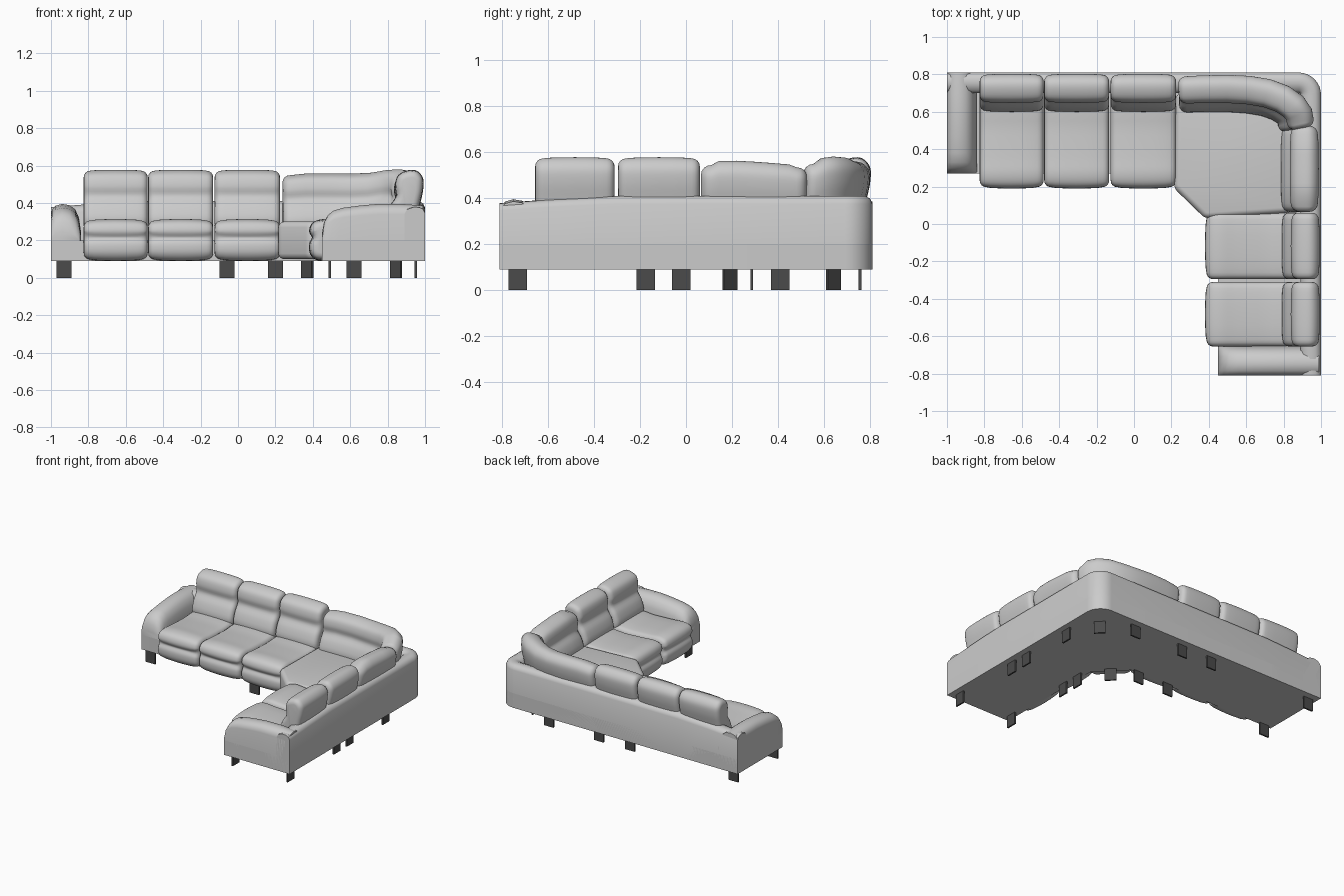
import bpy
import bmesh
from math import sin, cos, pi
from mathutils import Vector

cube = bpy.data.objects.get("Cube")
if cube:
    bpy.data.objects.remove(cube, do_unlink=True)

FLOOR = 0.09  # underside of the upholstery


def make_material(name, value):
    material = bpy.data.materials.new(name)
    material.use_nodes = True
    color = (value, value, value, 1)
    material.diffuse_color = color
    material.node_tree.nodes["Principled BSDF"].inputs["Base Color"].default_value = color
    return material


upholstery = make_material("light_grey_upholstery", 0.6)
leg_metal = make_material("dark_grey_metal", 0.07)


def finish(name, bm, material):
    """Turn a bmesh into a smooth-shaded object."""
    bmesh.ops.recalc_face_normals(bm, faces=bm.faces)
    mesh = bpy.data.meshes.new(name)
    bm.to_mesh(mesh)
    bm.free()
    mesh.materials.append(material)
    obj = bpy.data.objects.new(name, mesh)
    bpy.context.collection.objects.link(obj)
    bpy.ops.object.select_all(action="DESELECT")
    obj.select_set(True)
    bpy.context.view_layer.objects.active = obj
    bpy.ops.object.shade_smooth_by_angle(angle=0.8)
    return obj


def rounded(points, steps=4):
    """Closed smooth curve through the given profile points."""
    pts = [Vector(p) for p in points]
    count = len(pts)
    curve = []
    for i in range(count):
        a, b, c, d = (pts[(i + k - 1) % count] for k in range(4))
        for s in range(steps):
            t = s / steps
            curve.append(b + (c - a) * t / 2 + (a * 2 - b * 5 + c * 4 - d) * t ** 2 / 2
                         + (b * 3 - a - c * 3 + d) * t ** 3 / 2)
    return curve


def inset_profile(profile, distance):
    """Shrink a counter-clockwise profile along its normals."""
    result = []
    for i, p in enumerate(profile):
        tangent = (profile[(i + 1) % len(profile)] - profile[i - 1]).normalized()
        result.append(p + Vector((-tangent.y, tangent.x)) * distance)
    return result


def run(start, end, count=7):
    """Evenly spaced points on a straight line."""
    start, end = Vector(start), Vector(end)
    return [start.lerp(end, i / (count - 1)) for i in range(count)]


def sweep(name, profile, path, heights=None, radius=0.0, puff=0.0):
    """Sweep a (depth, height) profile along a ground path; depth goes to its right."""
    path = [Vector(p) for p in path]
    profile = [Vector(p) for p in profile]
    last = len(path) - 1
    heights = heights or [1] * len(path)
    rings = []
    for i, point in enumerate(path):
        tangent = (path[min(i + 1, last)] - path[max(i - 1, 0)]).normalized()
        if radius and i in (0, last):
            # rounded cushion end
            sign = 1 if i == 0 else -1
            end = []
            for k in range(5):
                a = k / 4 * pi / 2
                end.append((point + tangent * sign * radius * (1 - cos(a)),
                            tangent, radius * (1 - sin(a)), heights[i]))
            rings += end[::sign]
        else:
            rings.append((point, tangent, -puff * sin(pi * i / last), heights[i]))
    bm = bmesh.new()
    loops = []
    for point, tangent, shrink, height in rings:
        side = Vector((tangent.y, -tangent.x))
        loop = []
        for depth, z in inset_profile(profile, shrink):
            ground = point + side * depth
            loop.append(bm.verts.new((ground.x, ground.y, FLOOR + (z - FLOOR) * height)))
        loops.append(loop)
    for one, two in zip(loops, loops[1:]):
        for j in range(len(one)):
            k = (j + 1) % len(one)
            bm.faces.new((one[j], one[k], two[k], two[j]))
    bm.faces.new(loops[0])
    bm.faces.new(loops[-1])
    return finish(name, bm, upholstery)


def prism(name, outline, bottom, top, bevel=0.0):
    """Extrude a floor outline upwards, optionally softening every edge."""
    bm = bmesh.new()
    face = bm.faces.new([bm.verts.new((x, y, bottom)) for x, y in outline])
    extruded = bmesh.ops.extrude_face_region(bm, geom=[face])["geom"]
    for v in extruded:
        if isinstance(v, bmesh.types.BMVert):
            v.co.z = top
    bmesh.ops.recalc_face_normals(bm, faces=bm.faces)
    if bevel:
        bmesh.ops.bevel(bm, geom=bm.edges[:], offset=bevel, segments=5,
                        profile=0.5, affect="EDGES")
    return finish(name, bm, upholstery)


# Rounded outer corner shared by the base and the back wall
R = 0.12
corner = [(1 - R + R * sin(a), 0.81 - R + R * cos(a))
          for a in [k / 8 * pi / 2 for k in range(9)]]

# Base under the seats
prism("base", [(-1, 0.27), (-1, 0.81)] + corner
      + [(1, -0.81), (0.45, -0.81), (0.45, 0.07), (0.25, 0.27)], FLOOR, 0.2)

# Low wall running around the back, dropping towards both ends
wall_profile = [(0, FLOOR), (0.11, FLOOR), (0.11, 0.37), (0.095, 0.397), (0.06, 0.41),
                (0.03, 0.408), (0.01, 0.397), (0, 0.375)]
wall_path = [(-1, 0.81), (-0.75, 0.81), (-0.5, 0.81)] + corner + [(1, -0.3), (1, -0.55), (1, -0.81)]
drop = [0.9, 0.96, 1]
sweep("back_wall", wall_profile, wall_path, drop + [1] * len(corner) + drop[::-1])

# Arms, rounded over at the front
arm_profile = [(0, FLOOR), (0.16, FLOOR), (0.16, 0.25), (0.15, 0.32), (0.13, 0.365),
               (0.1, 0.388), (0.06, 0.395), (0.025, 0.385), (0.006, 0.365), (0, 0.34)]
arm_steps = [(0, 0.5), (0.01, 0.68), (0.03, 0.8), (0.06, 0.88), (0.11, 0.93),
             (0.2, 0.97), (0.3, 1), (0.42, 1), (0.54, 0.97)]
sweep("right_arm", arm_profile, [(-1, 0.27 + d) for d, h in arm_steps], [h for d, h in arm_steps])
sweep("left_arm", arm_profile, [(0.45 + d, -0.81) for d, h in arm_steps][::-1],
      [h for d, h in arm_steps][::-1])

# Seat and back cushions of the five places
seat_profile = rounded([(0.12, 0.17), (0.3, 0.15), (0.48, 0.105), (0.57, 0.1), (0.607, 0.13),
                        (0.612, 0.18), (0.597, 0.215), (0.612, 0.25), (0.595, 0.29),
                        (0.54, 0.306), (0.45, 0.3), (0.3, 0.293), (0.15, 0.29)])
back_profile = rounded([(0.08, 0.25), (0.18, 0.26), (0.205, 0.31), (0.185, 0.38), (0.152, 0.435),
                        (0.157, 0.49), (0.14, 0.545), (0.09, 0.57), (0.045, 0.567),
                        (0.015, 0.53), (0.015, 0.47), (0.03, 0.4), (0.05, 0.32)])
places = [((a, 0.81), (b, 0.81)) for a, b in ((-0.825, -0.483), (-0.48, -0.133), (-0.125, 0.225))]
places += [((1, a), (1, b)) for a, b in ((0.06, -0.295), (-0.31, -0.655))]
for number, (start, end) in enumerate(places, 1):
    sweep(f"seat_cushion_{number}", seat_profile, run(start, end), radius=0.035, puff=0.008)
    sweep(f"back_cushion_{number}", back_profile, run(start, end), radius=0.035, puff=0.005)

# Corner seat and its two back cushions
prism("corner_seat", [(0.225, 0.7), (0.215, 0.19), (0.38, 0.03), (0.9, 0.065),
                      (0.9, 0.55), (0.75, 0.7)], 0.1, 0.3, 0.03)
sweep("corner_back_cushion", back_profile,
      [(0.235, 0.8), (0.36, 0.805), (0.5, 0.807), (0.62, 0.8), (0.73, 0.782), (0.83, 0.745),
       (0.91, 0.69), (0.96, 0.62), (0.98, 0.53)],
      [0.95, 0.965, 0.965, 0.96, 0.97, 1, 1.01, 1, 0.95], radius=0.04, puff=0.004)
sweep("corner_side_cushion", back_profile, run((0.995, 0.525), (0.995, 0.065)),
      [0.92, 0.94, 0.95, 0.96, 0.97, 0.97, 0.94], radius=0.045, puff=0.005)

# Flat plate legs: (x, y, turn)
legs = [(x, y, 0) for x in (-0.93, -0.06, 0.2) for y in (0.285, 0.755)]
legs += [(x, y, pi / 2) for x in (0.49, 0.95) for y in (-0.73, -0.175, -0.02)]
legs += [(0.62, 0.755, 0), (0.95, 0.41, pi / 2), (0.37, 0.19, -pi / 4), (0.845, 0.64, -pi / 4)]
for number, (x, y, turn) in enumerate(legs, 1):
    bm = bmesh.new()
    bmesh.ops.create_cube(bm, size=1)
    bmesh.ops.scale(bm, vec=(0.08, 0.012, 0.1), verts=bm.verts)
    leg = finish(f"leg_{number}", bm, leg_metal)
    leg.location = (x, y, 0.05)
    leg.rotation_euler.z = turn
